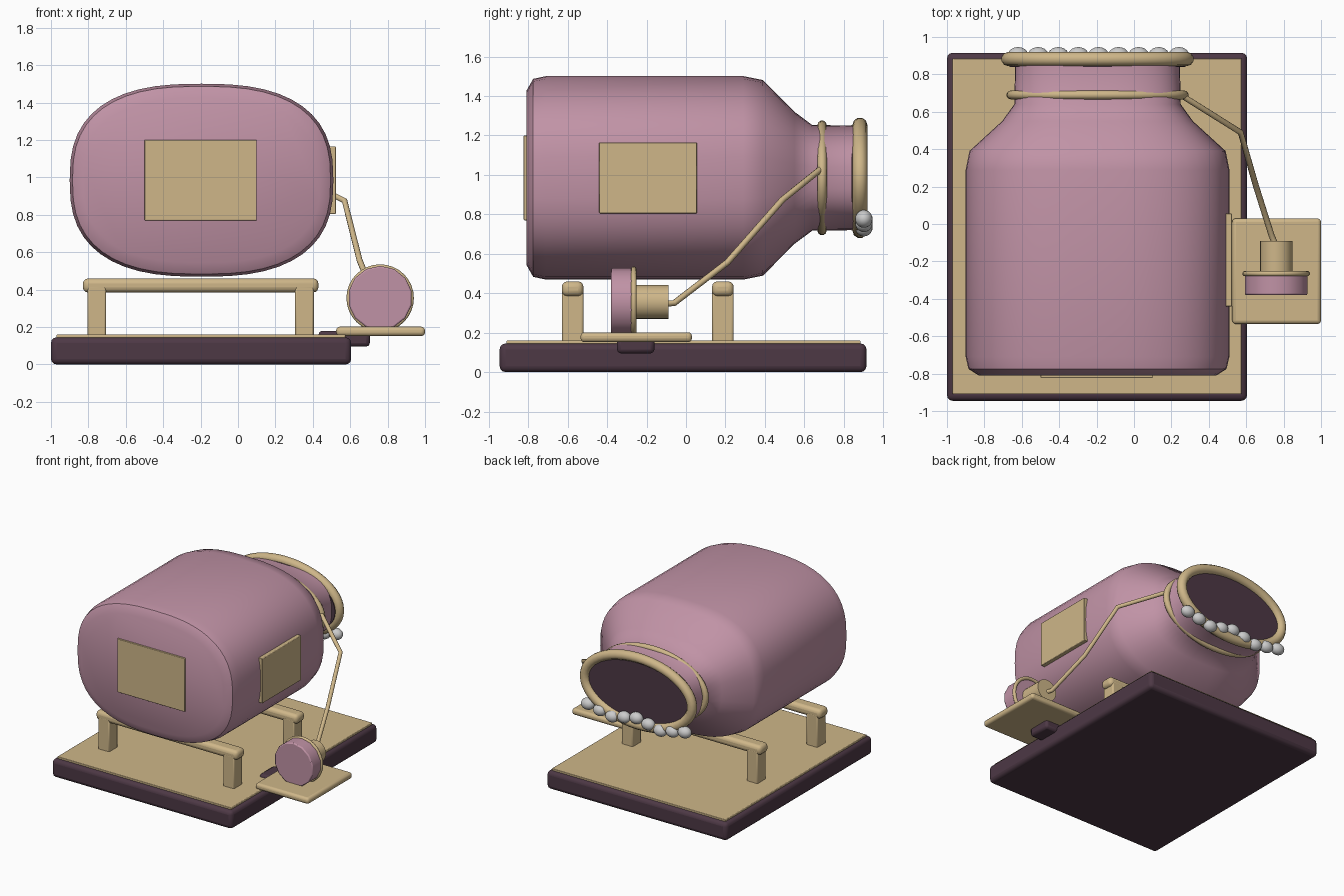
import bpy, bmesh, math
from mathutils import Matrix, Vector

if "Cube" in bpy.data.objects:
    bpy.data.objects.remove(bpy.data.objects["Cube"])

CX, CZ = -0.195, 0.985   # axis of the drum and neck


def material(name, rgb):
    m = bpy.data.materials.new(name)
    m.diffuse_color = (*rgb, 1)
    m.use_nodes = True
    m.node_tree.nodes["Principled BSDF"].inputs["Base Color"].default_value = m.diffuse_color
    return m


MAUVE = material("mauve", (0.53, 0.29, 0.38))
BRASS = material("brass", (0.62, 0.47, 0.25))
DARK = material("dark_plum", (0.075, 0.04, 0.06))


def finish(name, bm, mat=None, angle=35, bevel=0.0, segments=2):
    me = bpy.data.meshes.new(name)
    bmesh.ops.recalc_face_normals(bm, faces=bm.faces)
    bm.to_mesh(me)
    bm.free()
    ob = bpy.data.objects.new(name, me)
    bpy.context.collection.objects.link(ob)
    if mat:
        me.materials.append(mat)
    if bevel:
        mod = ob.modifiers.new("bevel", 'BEVEL')
        mod.width, mod.segments = bevel, segments
    bpy.ops.object.select_all(action='DESELECT')
    ob.select_set(True)
    bpy.context.view_layer.objects.active = ob
    bpy.ops.object.shade_smooth_by_angle(angle=math.radians(angle))
    return ob


def box(name, x, y, z, mat, bevel=0.0, segments=2):
    bm = bmesh.new()
    bmesh.ops.create_cube(bm, size=1)
    for v in bm.verts:
        v.co = Vector([(a + b) / 2 + c * (b - a) for (a, b), c in zip((x, y, z), v.co)])
    return finish(name, bm, mat, 35, bevel, segments)


def oval(y, a, b, n=2.0, count=48):
    pts = []
    for i in range(count):
        t = 2 * math.pi * i / count
        c, s = math.cos(t), math.sin(t)
        pts.append((CX + a * math.copysign(abs(c) ** (2 / n), c), y,
                    CZ + b * math.copysign(abs(s) ** (2 / n), s)))
    return pts


def loft(name, sections, mat):
    bm = bmesh.new()
    rings = [[bm.verts.new(p) for p in s] for s in sections]
    for r, q in zip(rings, rings[1:]):
        for i in range(len(r)):
            j = (i + 1) % len(r)
            bm.faces.new((r[i], r[j], q[j], q[i]))
    bm.faces.new(rings[0])
    bm.faces.new(rings[-1])
    return finish(name, bm, mat, 40)


def pipe(name, pts, radius, mat, cyclic=False):
    cu = bpy.data.curves.new(name, 'CURVE')
    cu.dimensions = '3D'
    cu.bevel_depth, cu.bevel_resolution = radius, 3
    cu.use_fill_caps = True
    sp = cu.splines.new('POLY')
    sp.points.add(len(pts) - 1)
    for p, co in zip(sp.points, pts):
        p.co = (*co, 1)
    sp.use_cyclic_u = cyclic
    cu.materials.append(mat)
    ob = bpy.data.objects.new(name, cu)
    bpy.context.collection.objects.link(ob)
    return ob


def cylinder_y(name, x, z, y0, y1, r, sides, mat, bevel=0.0):
    bm = bmesh.new()
    m = Matrix.Translation((x, (y0 + y1) / 2, z)) @ Matrix.Rotation(math.pi / 2, 4, 'X')
    bmesh.ops.create_cone(bm, cap_ends=True, segments=sides, radius1=r, radius2=r,
                          depth=y1 - y0, matrix=m)
    return finish(name, bm, mat, 35, bevel)


# Base and its top plate
box("base", (-1, 0.605), (-0.945, 0.915), (0, 0.145), DARK, 0.03, 3)
box("base_plate", (-0.97, 0.575), (-0.91, 0.885), (0.13, 0.16), BRASS, 0.004)

# Cradle stands
for label, y in (("front", -0.575), ("rear", 0.187)):
    box(label + "_cradle_bar", (-0.83, 0.43), (y - 0.055, y + 0.055), (0.385, 0.46), BRASS, 0.028, 3)
    for side, x in (("left", -0.755), ("right", 0.355)):
        box(f"{label}_{side}_leg", (x - 0.05, x + 0.05), (y - 0.055, y + 0.055),
            (0.15, 0.42), BRASS, 0.01)

# Drum narrowing into the neck
loft("drum", [oval(y, a, b, 2.6) for y, a, b in (
    (-0.81, 0.635, 0.44), (-0.775, 0.69, 0.502), (-0.71, 0.705, 0.516), (0.29, 0.705, 0.516),
    (0.39, 0.685, 0.496), (0.55, 0.51, 0.335), (0.64, 0.445, 0.268), (0.87, 0.44, 0.265))], MAUVE)

# Mouth and neck rings
loft("mouth_disc", [oval(0.84, 0.47, 0.268), oval(0.885, 0.47, 0.268)], DARK)
pipe("mouth_ring", oval(0.882, 0.477, 0.268), 0.038, BRASS, True)
pipe("neck_band", oval(0.69, 0.463, 0.267), 0.024, BRASS, True)

# Row of beads along the lower lip
for i in range(9):
    bm = bmesh.new()
    pos = (0.24 - i * 0.1075, 0.902, 0.755 + 0.022 * math.cos(i * math.pi / 2))
    bmesh.ops.create_uvsphere(bm, u_segments=20, v_segments=12, radius=0.05,
                              matrix=Matrix.Translation(pos) @ Matrix.Diagonal((1.1, 0.88, 0.9, 1)))
    finish(f"bead_{i + 1}", bm, None, 60)

# Flat panels
box("front_panel", (-0.5, 0.1), (-0.823, -0.79), (0.77, 1.2), BRASS, 0.004)
box("side_panel", (0.47, 0.524), (-0.44, 0.055), (0.805, 1.165), BRASS, 0.004)

# Side tray with its bracket
box("tray", (0.525, 1.0), (-0.535, 0.03), (0.152, 0.202), BRASS, 0.02, 3)
box("tray_bracket", (0.43, 0.705), (-0.35, -0.16), (0.095, 0.18), DARK, 0.02)

# Chest piece on the tray and the tube to the neck
cylinder_y("disc", 0.76, 0.355, -0.38, -0.265, 0.172, 14, MAUVE, 0.008)
ring = [(0.76 + 0.167 * math.cos(k * math.pi / 16), -0.265,
         0.355 + 0.167 * math.sin(k * math.pi / 16)) for k in range(32)]
pipe("disc_rim", ring, 0.014, BRASS, True)
cylinder_y("disc_stem", 0.76, 0.355, -0.27, -0.09, 0.087, 20, BRASS)
pipe("tube", [(0.76, -0.12, 0.345), (0.735, -0.06, 0.35), (0.65, 0.21, 0.557),
              (0.57, 0.49, 0.875), (0.25, 0.69, 1.035)], 0.016, BRASS)
